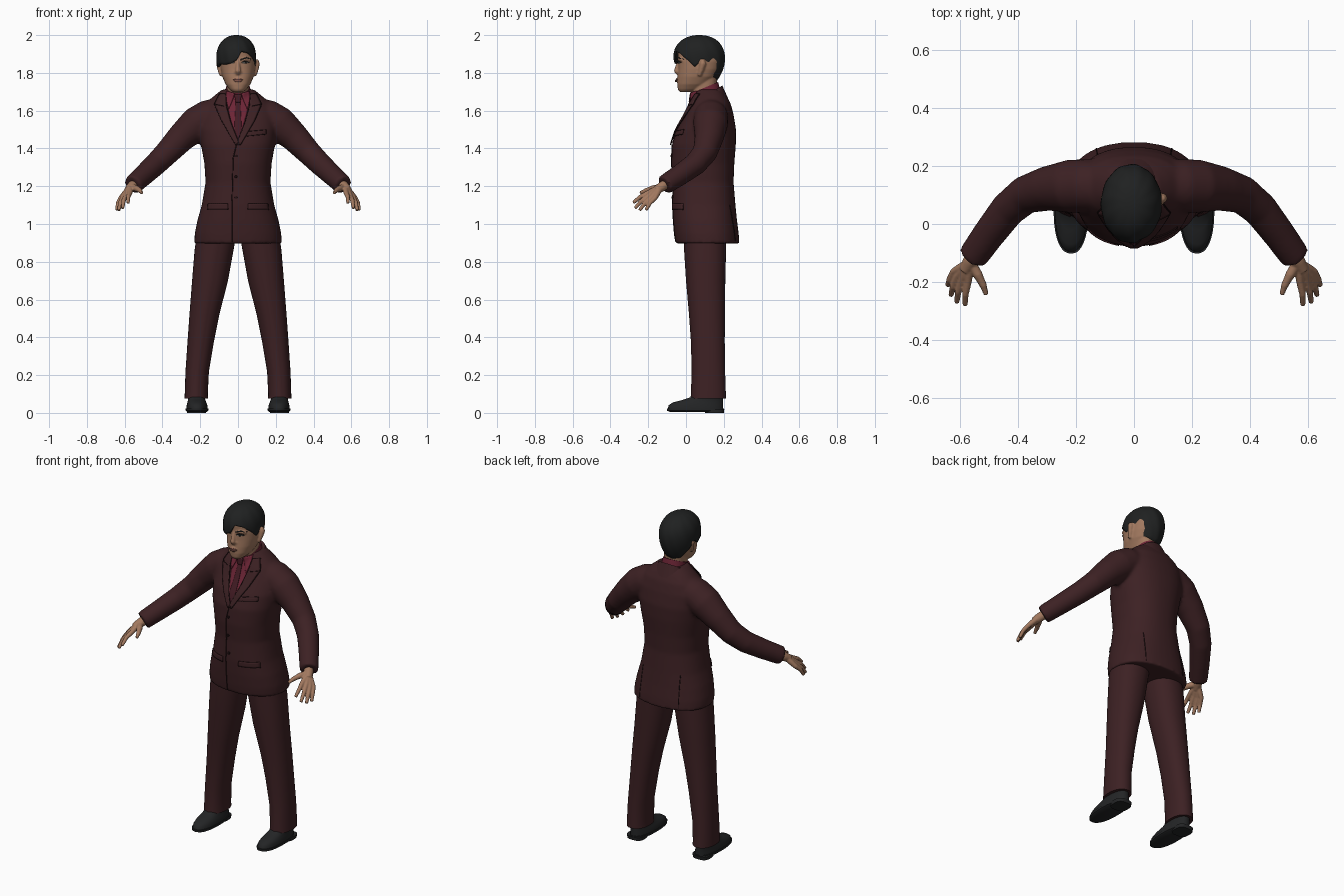
import bpy, bmesh, math
from mathutils import Vector
from mathutils.bvhtree import BVHTree

cube = bpy.data.objects.get("Cube")
if cube:
    bpy.data.objects.remove(cube)


def material(name, rgb):
    m = bpy.data.materials.new(name)
    m.use_nodes = True
    m.diffuse_color = (*rgb, 1)
    bsdf = m.node_tree.nodes["Principled BSDF"]
    bsdf.inputs["Base Color"].default_value = (*rgb, 1)
    bsdf.inputs["Roughness"].default_value = 0.8
    return m


SUIT = material("dark maroon cloth", (.046, .015, .017))
SEAM = material("seam shadow", (.016, .006, .007))
SHIRT = material("wine shirt", (.15, .018, .036))
TIE = material("deep red tie", (.055, .011, .017))
SKIN = material("skin", (.36, .19, .115))
LIPS = material("lips", (.24, .10, .075))
HAIR = material("black hair", (.014, .015, .015))
SHOE = material("black leather", (.017, .018, .019))
EYE = material("eye white", (.5, .47, .43))


def finish(name, bm, mat, mirror=False, voxel=0, smooth=4, plate=0):
    """Turn a bmesh into an object, optionally mirrored, fused or thickened."""
    bmesh.ops.recalc_face_normals(bm, faces=bm.faces)
    me = bpy.data.meshes.new(name)
    bm.to_mesh(me)
    bm.free()
    me.materials.append(mat)
    me.shade_smooth()
    me.set_sharp_from_angle(angle=math.radians(50))
    ob = bpy.data.objects.new(name, me)
    bpy.context.collection.objects.link(ob)
    if mirror:
        ob.modifiers.new("mirror", 'MIRROR')
    if voxel:
        r = ob.modifiers.new("fuse", 'REMESH')
        r.mode, r.voxel_size, r.use_smooth_shade = 'VOXEL', voxel, True
        s = ob.modifiers.new("soften", 'SMOOTH')
        s.factor, s.iterations = .5, smooth
    if plate:
        s = ob.modifiers.new("thickness", 'SOLIDIFY')
        s.thickness, s.offset = plate, -1
    return ob


def skin_rings(bm, rings, caps=True):
    rings = [[bm.verts.new(p) for p in r] for r in rings]
    for a, b in zip(rings, rings[1:]):
        for i in range(len(a)):
            j = (i + 1) % len(a)
            bm.faces.new((a[i], a[j], b[j], b[i]))
    if caps:
        bm.faces.new(rings[0])
        bm.faces.new(rings[-1])


def loft(bm, rows, p=2.3, n=40, tilt=0, ridge=0, caps=True):
    """Rows are (z, centre x, half width, front y, back y)."""
    rings = []
    for z, cx, hw, yf, yb in rows:
        ring = []
        for i in range(n):
            a = math.tau * i / n - math.pi / 2
            c, s = math.cos(a), math.sin(a)
            x = cx + hw * math.copysign(abs(c) ** (2 / p), c)
            y = (yf + yb) / 2 + (yb - yf) / 2 * math.copysign(abs(s) ** (2 / p), s)
            y -= ridge if i == 0 else 0
            ring.append((x, y, z + tilt * (y - yb)))
        rings.append(ring)
    skin_rings(bm, rings, caps)


def tube(bm, path, n=16, sx=1):
    """Path holds (x, y, z, radius)."""
    pts = [Vector((sx * x, y, z)) for x, y, z, r in path]
    rings = []
    for k, p in enumerate(pts):
        t = (pts[min(k + 1, len(pts) - 1)] - pts[max(k - 1, 0)]).normalized()
        u = t.cross(Vector((.2, 1, .3))).normalized()
        v = t.cross(u)
        rings.append([p + path[k][3] * (u * math.cos(math.tau * i / n) + v * math.sin(math.tau * i / n))
                      for i in range(n)])
    skin_rings(bm, rings)


def lerp_line(pts, t):
    f = t * (len(pts) - 1)
    k = min(int(f), len(pts) - 2)
    return Vector(pts[k]).lerp(Vector(pts[k + 1]), f - k)


targets = []


def add_target(ob):
    bpy.context.view_layer.update()
    targets.append(BVHTree.FromObject(ob, bpy.context.evaluated_depsgraph_get()))


def on_surface(x, z, lift, d=1):
    """Point on the nearest target seen from the front (d=1) or back (d=-1)."""
    hits = [t.ray_cast(Vector((x, -d, z)), Vector((0, d, 0)))[0] for t in targets]
    ys = [h.y * d for h in hits if h]
    return Vector((x, (min(ys) if ys else .06) * d - lift * d, z))


def panel(name, left, right, mat, lift, rows=16, cols=5, sx=1):
    """Thin plate following the body between two (x, z) outlines."""
    bm = bmesh.new()
    grid = []
    for i in range(rows + 1):
        l, r = lerp_line(left, i / rows), lerp_line(right, i / rows)
        ps = [l.lerp(r, j / cols) for j in range(cols + 1)]
        grid.append([bm.verts.new(on_surface(sx * p.x, p.y, lift)) for p in ps])
    for a, b in zip(grid, grid[1:]):
        for j in range(cols):
            bm.faces.new((a[j], a[j + 1], b[j + 1], b[j]))
    bmesh.ops.remove_doubles(bm, verts=bm.verts, dist=.0002)
    return finish(name, bm, mat, plate=.006)


def seam(name, pts, lift=.001, r=.0025, d=1, sx=1, n=24):
    bm = bmesh.new()
    ps = [lerp_line(pts, i / n) for i in range(n + 1)]
    tube(bm, [(*on_surface(sx * p.x, p.y, lift, d), r) for p in ps], n=6)
    finish(name, bm, SEAM)


# Head with neck, nose, ears, lips and brow fused together
bm = bmesh.new()
loft(bm, [(1.60, 0, .06, .03, .16), (1.70, 0, .058, .032, .16), (1.78, 0, .06, .035, .165)])
loft(bm, [(1.698, 0, .026, -.032, .03), (1.712, 0, .045, -.043, .08), (1.74, 0, .066, -.046, .12),
          (1.78, 0, .083, -.044, .16), (1.82, 0, .091, -.041, .18), (1.86, 0, .094, -.041, .19),
          (1.92, 0, .087, -.045, .19), (1.97, 0, .052, .005, .14)])
tube(bm, [(0, -.036, 1.865, .009), (0, -.045, 1.835, .011), (0, -.050, 1.81, .015), (0, -.042, 1.797, .012)])
tube(bm, [(-.024, -.034, 1.762, .009), (0, -.042, 1.763, .013), (.024, -.034, 1.762, .009)])
for s in (1, -1):
    tube(bm, [(.088, .07, 1.785, .010), (.094, .08, 1.815, .014), (.099, .09, 1.85, .017),
              (.097, .088, 1.87, .010)], sx=s)
    tube(bm, [(.014, -.037, 1.868, .008), (.04, -.033, 1.874, .010), (.066, -.018, 1.868, .008)], sx=s)
    tube(bm, [(.012, -.04, 1.804, .009), (.02, -.034, 1.802, .007)], sx=s)
head = finish("head", bm, SKIN, voxel=.005, smooth=3)
add_target(head)

# Face details
panel("lips", [(-.024, 1.763), (-.012, 1.754)], [(.024, 1.763), (.012, 1.754)], LIPS, .001, 4, 8)
panel("upper_lip", [(-.012, 1.771), (-.026, 1.763)], [(.012, 1.771), (.026, 1.763)], LIPS, .001, 4, 8)
seam("mouth_line", [(-.025, 1.763), (.025, 1.763)], r=.0012)
for s, side in ((1, "left"), (-1, "right")):
    panel(side + "_eye", [(.02, 1.853), (.034, 1.861), (.056, 1.856)],
          [(.021, 1.852), (.036, 1.849), (.056, 1.855)], EYE, .001, 8, 3, s)
    panel(side + "_iris", [(.033, 1.860), (.033, 1.850)], [(.043, 1.860), (.043, 1.850)], HAIR, .0025, 3, 3, s)
    panel(side + "_eyelid", [(.018, 1.855), (.036, 1.865), (.060, 1.857)],
          [(.018, 1.853), (.036, 1.860), (.058, 1.855)], HAIR, .002, 8, 2, s)
    panel(side + "_brow", [(.014, 1.873), (.045, 1.884), (.070, 1.874)],
          [(.014, 1.865), (.045, 1.878), (.070, 1.872)], HAIR, .002, 8, 2, s)

# Hair cap: hairline height by bearing, from the front round by the left side
HAIRLINE = [(0, 1.866), (16, 1.915), (40, 1.905), (62, 1.87), (80, 1.83), (92, 1.86), (108, 1.82),
            (135, 1.765), (180, 1.752), (225, 1.765), (252, 1.82), (268, 1.86), (280, 1.83),
            (300, 1.845), (325, 1.843), (345, 1.85), (360, 1.866)]


def hairline(deg):
    for (a, za), (b, zb) in zip(HAIRLINE, HAIRLINE[1:]):
        if a <= deg <= b:
            return za + (zb - za) * (deg - a) / (b - a)


bm = bmesh.new()
rings, N, ROWS = [], 96, 18
for j in range(ROWS + 1):
    ring = []
    for i in range(N):
        a = math.tau * i / N
        low = hairline(360 * i / N)
        z = low + (2 - low) * math.sin(j / ROWS * math.pi / 2)
        h = (z - 1.88) / .12
        s = max(0, 1 - h ** 2.2) ** (1 / 2.2) if h > 0 else 1 - .3 * h * h
        s *= 1 + .010 * math.sin(11 * a + 30 * z)
        ring.append((-.009 + .105 * s * math.sin(a), .070 - .136 * s * math.cos(a), z))
    rings.append(ring)
skin_rings(bm, rings, caps=False)
bmesh.ops.remove_doubles(bm, verts=bm.verts, dist=.0005)
finish("hair", bm, HAIR, plate=.012)

# Jacket: body and both sleeves fused
bm = bmesh.new()
loft(bm, [(.897, 0, .232, -.055, .283), (.95, 0, .229, -.062, .279), (1.02, 0, .215, -.068, .270),
          (1.10, 0, .192, -.072, .262), (1.22, 0, .172, -.070, .252), (1.32, 0, .178, -.078, .256),
          (1.42, 0, .196, -.074, .264), (1.50, 0, .206, -.048, .265), (1.58, 0, .200, -.004, .252),
          (1.64, 0, .168, .022, .236), (1.68, 0, .125, .042, .214), (1.712, 0, .085, .055, .19)])
for s in (1, -1):
    tube(bm, [(.10, .132, 1.585, .085), (.16, .132, 1.565, .092), (.22, .13, 1.53, .092), (.30, .122, 1.458, .077),
              (.375, .10, 1.378, .066), (.435, .050, 1.318, .061), (.50, -.035, 1.258, .056),
              (.557, -.115, 1.206, .052)], n=24, sx=s)
jacket = finish("jacket", bm, SUIT, voxel=.010, smooth=6)

# Shirt collar and jacket collar bands, tilted down to the front
bm = bmesh.new()
loft(bm, [(1.66, 0, .078, .022, .185), (1.72, 0, .069, .027, .178), (1.752, 0, .063, .030, .170)], tilt=.42)
shirt_collar = finish("shirt_collar", bm, SHIRT)
bm = bmesh.new()
loft(bm, [(1.66, 0, .125, .04, .225), (1.70, 0, .098, .045, .207), (1.733, 0, .079, .05, .192)], tilt=.6)
jacket_collar = finish("jacket_collar", bm, SUIT)
targets.clear()
for ob in (jacket, shirt_collar, jacket_collar):
    add_target(ob)

# Shirt front, tie and lapels
panel("shirt_front", [(-.065, 1.675), (-.045, 1.58), (-.006, 1.43)],
      [(.065, 1.675), (.045, 1.58), (.0, 1.43)], SHIRT, .003, 20, 10)
panel("tie", [(-.012, 1.65), (-.022, 1.45)], [(.012, 1.65), (.022, 1.45)], TIE, .007)
panel("tie_knot", [(-.020, 1.685), (-.012, 1.645)], [(.020, 1.685), (.012, 1.645)], TIE, .011, 5)
for s, side in ((1, "left"), (-1, "right")):
    panel(side + "_collar_point", [(.018, 1.692), (.030, 1.655), (.048, 1.612)],
          [(.062, 1.705), (.064, 1.665), (.052, 1.612)], SHIRT, .010, 8, 4, s)
    outer = [(.098, 1.69), (.125, 1.635), (.088, 1.55), (.012, 1.42)]
    panel(side + "_lapel", [(.066, 1.69), (.060, 1.62), (.038, 1.54), (-.008, 1.42)],
          outer, SUIT, .012, 20, 5, s)
    seam(side + "_lapel_edge", outer, .009, .003, 1, s)
    seam(side + "_lapel_notch", [(.125, 1.635), (.075, 1.625)], .013, .002, 1, s, 8)
    seam(side + "_lapel_inner_edge", [(.066, 1.69), (.060, 1.62), (.038, 1.54), (-.008, 1.42)],
         .010, .0025, 1, s)
    panel(side + "_pocket_flap", [(.055, 1.108), (.052, 1.078)], [(.160, 1.108), (.163, 1.078)],
          SUIT, .008, 4, 10, s)
    seam(side + "_pocket_edge", [(.052, 1.077), (.163, 1.077)], .004, .003, 1, s)
    seam(side + "_back_vent", [(.125, 1.10), (.13, .91)], 0, .0025, -1, s)

# Front opening, breast pocket and buttons
seam("front_opening", [(-.008, 1.42), (-.026, 1.35), (-.032, 1.1), (-.032, .905)])
panel("breast_pocket", [(.04, 1.488), (.04, 1.466)], [(.150, 1.498), (.150, 1.476)], SUIT, .006, 4, 10)
seam("breast_pocket_edge", [(.04, 1.466), (.150, 1.476)], .003, .003)
seam("breast_pocket_top", [(.04, 1.489), (.150, 1.499)], .003, .003)
for k, z in enumerate((1.36, 1.25, 1.14)):
    panel("button_%d" % (k + 1), [(-.016, z + .006), (-.019, z), (-.016, z - .006)],
          [(-.006, z + .006), (-.003, z), (-.006, z - .006)], SEAM, .005, 4, 3)

# Trousers with a pressed front crease
bm = bmesh.new()
loft(bm, [(.075, .221, .062, .028, .212), (.10, .221, .061, .03, .211), (.22, .216, .062, .034, .207),
          (.38, .197, .070, .030, .205), (.52, .178, .079, .020, .206), (.70, .148, .095, .004, .208),
          (.86, .127, .103, -.006, .212), (1.0, .105, .105, -.01, .21)], p=2.2, ridge=.004)
finish("trousers", bm, SUIT, mirror=True)

# Shoes: sole, heel and upper
bm = bmesh.new()
loft(bm, [(.006, .217, .052, -.088, .19), (.012, .217, .060, -.101, .20), (.024, .217, .060, -.102, .20)])
loft(bm, [(0, .220, .050, .10, .20), (.02, .220, .052, .10, .203)], p=3)
finish("shoe_soles", bm, SHOE, mirror=True)
bm = bmesh.new()
loft(bm, [(.022, .217, .056, -.096, .197), (.04, .217, .055, -.092, .197), (.055, .218, .050, -.070, .197),
          (.068, .219, .046, -.02, .197), (.085, .220, .045, .03, .196), (.12, .221, .045, .06, .19)])
finish("shoe_uppers", bm, SHOE, mirror=True)

# Hands: wrist, four fingers and thumb fused
bm = bmesh.new()
tube(bm, [(.535, -.085, 1.226, .026), (.565, -.13, 1.196, .026), (.582, -.16, 1.178, .022)])
fingers = [((.572, -.198, 1.166), (.582, -.280, 1.112)), ((.592, -.192, 1.154), (.611, -.270, 1.084)),
           ((.608, -.180, 1.145), (.631, -.246, 1.072)), ((.620, -.164, 1.138), (.642, -.212, 1.074))]
wrist = Vector((.568, -.135, 1.195))
for knuckle, tip in fingers:
    k, t = Vector(knuckle), Vector(tip)
    bend = k.lerp(t, .5) + Vector((.004, -.003, .005))
    tube(bm, [(*wrist, .017), (*wrist.lerp(k, .6), .016), (*k, .0135), (*bend, .0115), (*t, .009)], n=12)
tube(bm, [(.562, -.135, 1.195, .018), (.538, -.175, 1.188, .017), (.520, -.21, 1.178, .013),
          (.509, -.243, 1.164, .009)], n=12)
finish("hands", bm, SKIN, mirror=True, voxel=.004, smooth=3)
